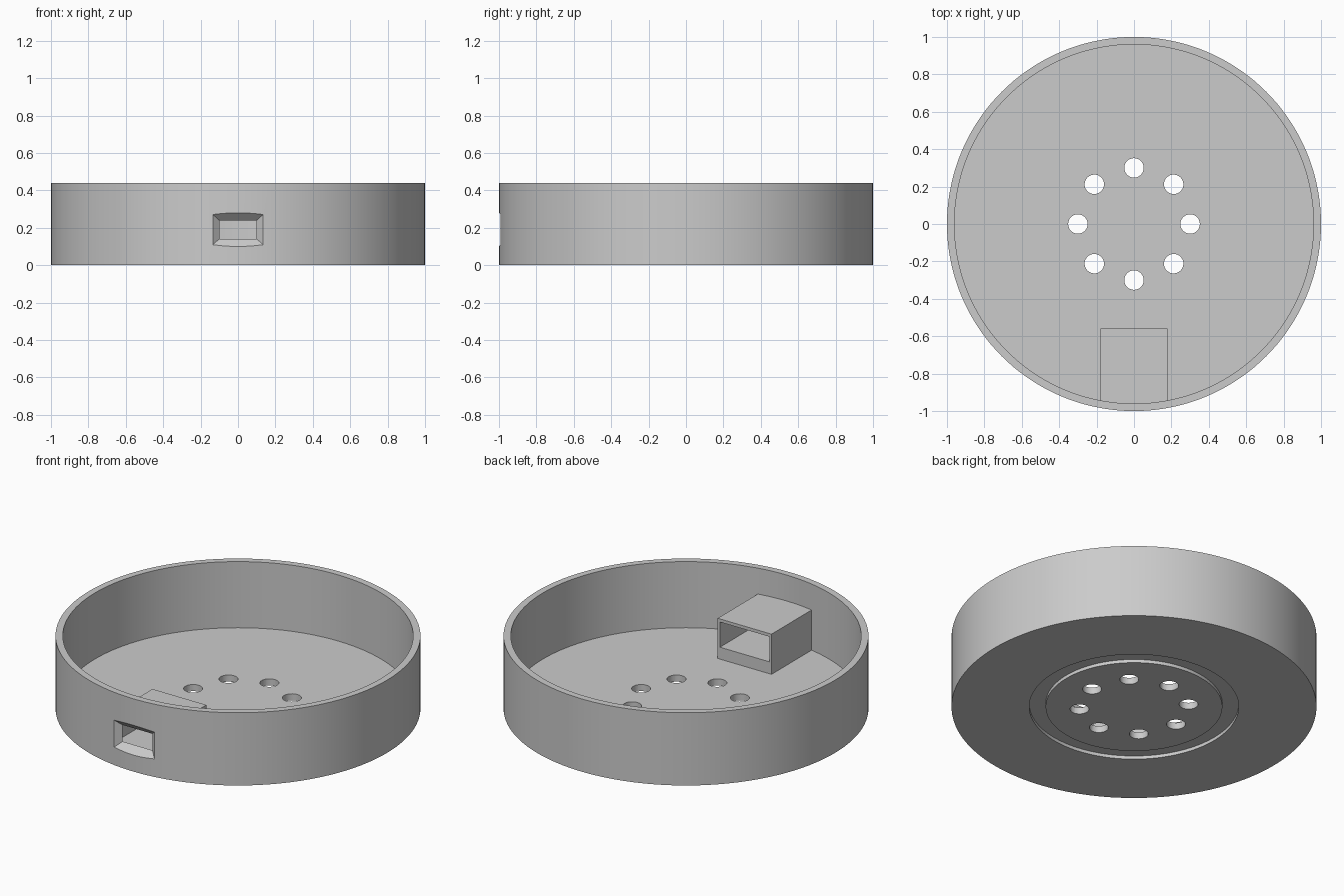
import bpy, bmesh, math
from mathutils import Matrix, Vector

SEGMENTS = 144

if "Cube" in bpy.data.objects:
    bpy.data.objects.remove(bpy.data.objects["Cube"], do_unlink=True)

grey = bpy.data.materials.new("plain grey")
grey.use_nodes = True
grey.diffuse_color = (0.6, 0.6, 0.6, 1)
grey.node_tree.nodes["Principled BSDF"].inputs["Base Color"].default_value = (0.6, 0.6, 0.6, 1)


def add_object(name, bm):
    bmesh.ops.recalc_face_normals(bm, faces=bm.faces)
    mesh = bpy.data.meshes.new(name)
    bm.to_mesh(mesh)
    bm.free()
    mesh.materials.append(grey)
    obj = bpy.data.objects.new(name, mesh)
    bpy.context.collection.objects.link(obj)
    return obj


def lathe(name, profile):
    """Spin (radius, height) points around the z axis."""
    bm = bmesh.new()
    verts = [bm.verts.new((r, 0, z)) for r, z in profile]
    edges = [bm.edges.new(pair) for pair in zip(verts, verts[1:])]
    bmesh.ops.spin(bm, geom=verts + edges, cent=(0, 0, 0), axis=(0, 0, 1),
                   angle=math.tau, steps=SEGMENTS, use_duplicate=False)
    bmesh.ops.remove_doubles(bm, verts=bm.verts, dist=1e-4)
    return add_object(name, bm)


def box(name, low, high):
    low, high = Vector(low), Vector(high)
    bm = bmesh.new()
    matrix = Matrix.Translation((low + high) / 2) @ Matrix.Diagonal((*(high - low), 1))
    bmesh.ops.create_cube(bm, size=1, matrix=matrix)
    return add_object(name, bm)


def combine(target, tool, operation):
    """Apply a boolean and discard the tool."""
    tool.hide_render = True
    mod = target.modifiers.new(operation.lower(), 'BOOLEAN')
    mod.operation, mod.solver, mod.object = operation, 'EXACT', tool
    bpy.context.view_layer.objects.active = target
    bpy.ops.object.modifier_apply(modifier=mod.name)
    bpy.data.objects.remove(tool, do_unlink=True)


# Round tray: floor, wall and the shallow ring groove underneath
tray = lathe("round_tray", [
    (0, 0), (0.484, 0), (0.484, 0.02), (0.574, 0.02), (0.574, 0),
    (1, 0), (1, 0.44), (0.96, 0.44), (0.96, 0.04), (0, 0.04)])

# Socket housing joined to the inside of the front wall
combine(tray, box("socket_housing", (-0.18, -0.98, 0.03), (0.18, -0.56, 0.283)), 'UNION')

# Hollow inside the housing, open towards the middle
combine(tray, box("socket_hollow", (-0.165, -0.96, 0.112), (0.165, -0.5, 0.264)), 'DIFFERENCE')

# Tapered opening through the front wall
bm = bmesh.new()
rings = []
for y, half_x, half_z in ((-1.04, 0.19, 0.13), (-0.96, 0.1, 0.05), (-0.94, 0.1, 0.05)):
    rings.append([bm.verts.new((sx * half_x, y, 0.19 + sz * half_z))
                  for sx, sz in ((-1, -1), (1, -1), (1, 1), (-1, 1))])
for a, b in zip(rings, rings[1:]):
    for i in range(4):
        j = (i + 1) % 4
        bm.faces.new((a[i], a[j], b[j], b[i]))
bm.faces.new(rings[0])
bm.faces.new(rings[-1])
combine(tray, add_object("tapered_opening", bm), 'DIFFERENCE')

# Ring of eight holes through the floor
bm = bmesh.new()
for i in range(8):
    turn = Matrix.Rotation(i * math.tau / 8, 4, 'Z')
    bmesh.ops.create_cone(bm, cap_ends=True, segments=32, radius1=0.052, radius2=0.052,
                          depth=0.2, matrix=turn @ Matrix.Translation((0.3, 0, 0.02)))
combine(tray, add_object("floor_holes", bm), 'DIFFERENCE')

# Smooth the round walls and keep the edges sharp
bpy.ops.object.select_all(action='DESELECT')
tray.select_set(True)
bpy.context.view_layer.objects.active = tray
bpy.ops.object.shade_smooth_by_angle(angle=math.radians(30))
